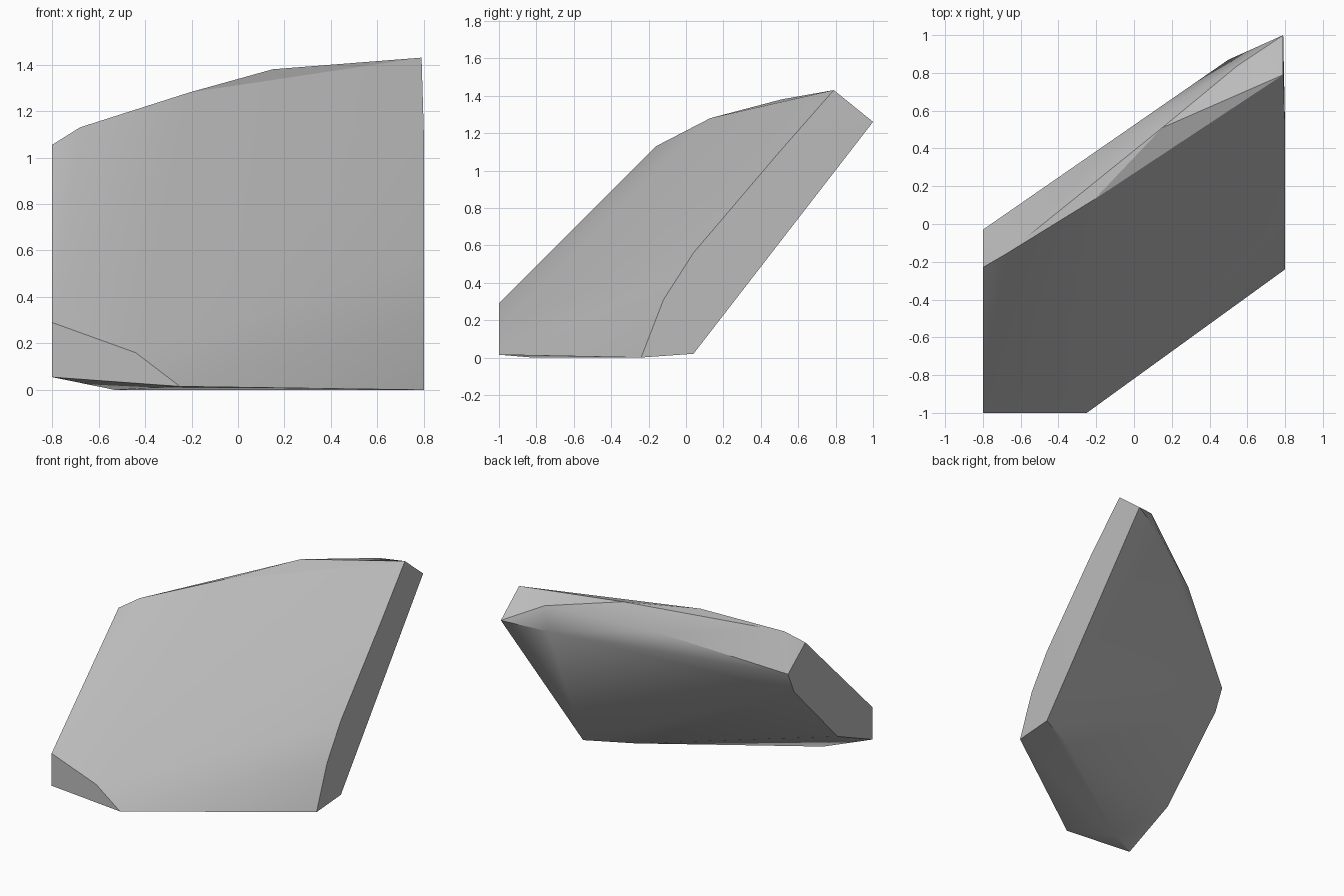
import bpy
import bmesh
import math
from mathutils import Vector

default_cube = bpy.data.objects.get("Cube")
if default_cube:
    bpy.data.objects.remove(default_cube, do_unlink=True)


def make_material(name, color):
    material = bpy.data.materials.new(name)
    material.use_nodes = True
    material.diffuse_color = color
    shader = material.node_tree.nodes["Principled BSDF"]
    shader.inputs["Base Color"].default_value = color
    shader.inputs["Roughness"].default_value = 0.9
    return material


def side_outline(x, outline):
    """Place a (y, z) outline on the flat side cut at x."""
    return [Vector((x, y, z)) for y, z in outline]


def front_outline(y, outline):
    """Place an (x, z) outline on the flat front cut at y."""
    return [Vector((x, y, z)) for x, z in outline]


# Flat cut on the left side: curved front edge, straight leaning back edge
left_cut = side_outline(0.8, [(0.5, 1.1), (0.04, 0.56), (-0.12, 0.31),
                              (-0.24, 0), (0.04, 0.02)])

# Flat cut on the right side, lower than the left one
right_cut = side_outline(-0.8, [(-0.23, 1.055), (-0.03, 0.9), (-0.1, 0.745),
                                (-0.6, 0.23)])

# Small flat cut at the front corner
front_cut = front_outline(-1, [(-0.8, 0.055), (-0.8, 0.29), (-0.44, 0.16),
                               (-0.25, 0.015)])

# Rising crest, front edge then back edge
crest_front = [Vector(p) for p in [(-0.68, -0.16, 1.13), (-0.21, 0.13, 1.28),
                                   (0.15, 0.51, 1.38), (0.79, 0.79, 1.43)]]
crest_back = [Vector(p) for p in [(0.79, 1, 1.26), (0.55, 0.84, 1.37),
                                  (0.5, 0.87, 1.207), (-0.085, 0.465, 1.205)]]

# Resting points under the stone
base = [Vector(p) for p in [(-0.53, -0.82, 0), (0.49, -0.115, 0.02)]]


def build_stone(name, corners, material):
    """Wrap the chipped outlines in one convex, faceted stone."""
    bm = bmesh.new()
    for corner in corners:
        bm.verts.new(corner)
    hull = bmesh.ops.convex_hull(bm, input=bm.verts)
    loose = set(hull["geom_interior"]) | set(hull["geom_unused"])
    bmesh.ops.delete(bm, geom=[v for v in loose
                               if isinstance(v, bmesh.types.BMVert)],
                     context="VERTS")
    # Merge the coplanar triangles of the flat cuts
    bmesh.ops.dissolve_limit(bm, angle_limit=math.radians(1),
                             verts=bm.verts, edges=bm.edges)
    bmesh.ops.recalc_face_normals(bm, faces=bm.faces)

    mesh = bpy.data.meshes.new(name)
    bm.to_mesh(mesh)
    bm.free()
    mesh.materials.append(material)
    stone = bpy.data.objects.new(name, mesh)
    bpy.context.collection.objects.link(stone)
    return stone


stone_grey = make_material("stone_grey", (0.5, 0.5, 0.5, 1))
corners = left_cut + right_cut + front_cut + crest_front + crest_back + base
rock = build_stone("rock", corners, stone_grey)

# Soft shading on the worn faces, crisp edges around the cuts
bpy.ops.object.select_all(action="DESELECT")
rock.select_set(True)
bpy.context.view_layer.objects.active = rock
bpy.ops.object.shade_smooth_by_angle(angle=math.radians(30))
